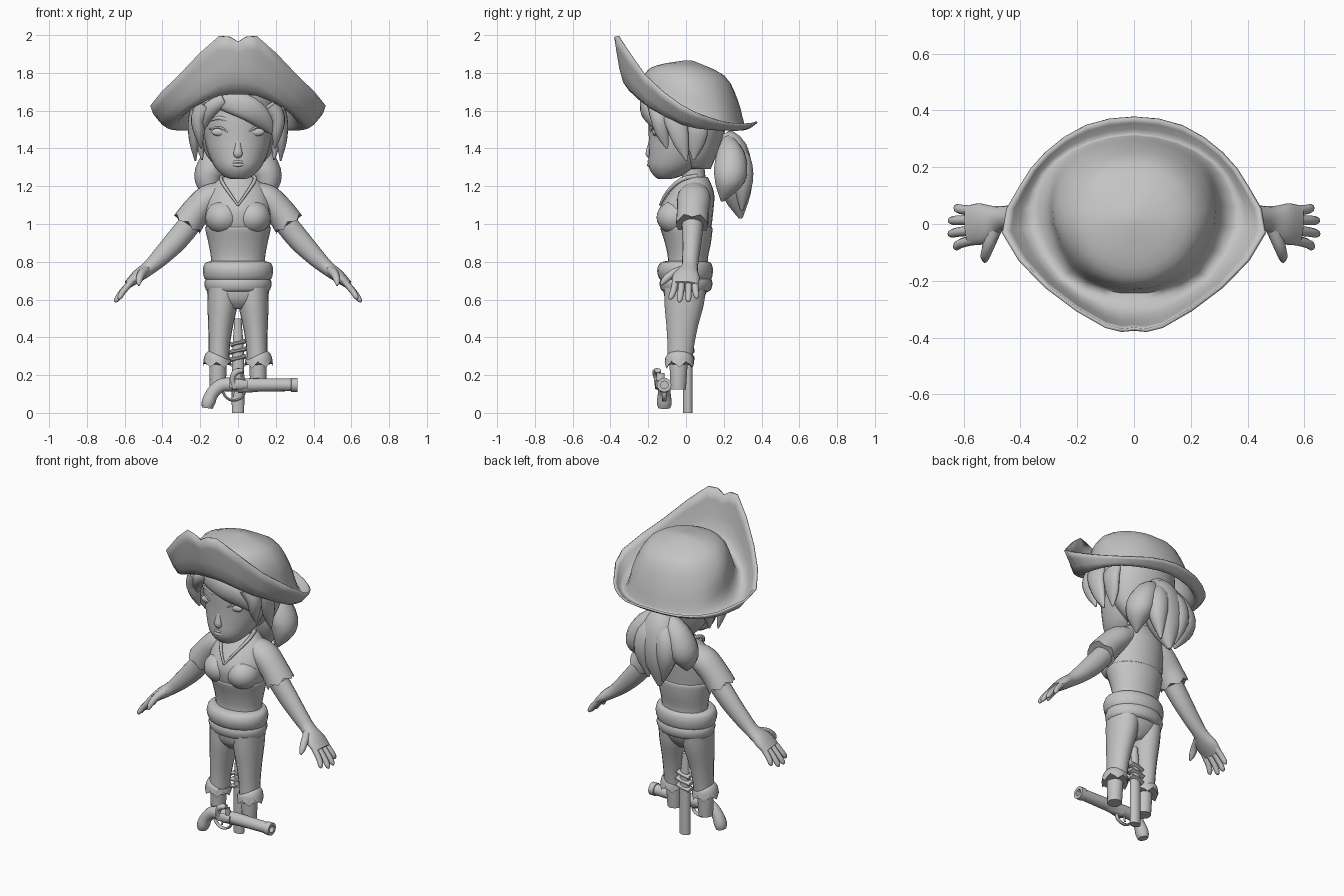
import bpy, bmesh, math
from mathutils import Vector

grey = bpy.data.materials.new("plain_grey")
grey.diffuse_color = (0.55, 0.55, 0.55, 1)


def finish(name, bm, angle=55):
    bmesh.ops.recalc_face_normals(bm, faces=bm.faces)
    me = bpy.data.meshes.new(name)
    bm.to_mesh(me)
    bm.free()
    me.materials.append(grey)
    ob = bpy.data.objects.new(name, me)
    bpy.context.collection.objects.link(ob)
    bpy.ops.object.select_all(action='DESELECT')
    ob.select_set(True)
    bpy.context.view_layer.objects.active = ob
    bpy.ops.object.shade_smooth_by_angle(angle=math.radians(angle))
    return ob


def smooth(pts, k, closed=False):
    """Catmull-Rom resampling of equal-length tuples."""
    n, out = len(pts), []
    get = (lambda i: pts[i % n]) if closed else (lambda i: pts[min(max(i, 0), n - 1)])
    for i in range(n if closed else n - 1):
        p = [get(i + d) for d in (-1, 0, 1, 2)]
        for s in range(k):
            t = s / k
            out.append(tuple(.5 * (2 * b + (c - a) * t + (2 * a - 5 * b + 4 * c - d) * t * t
                                   + (3 * b - a - 3 * c + d) * t ** 3) for a, b, c, d in zip(*p)))
    if not closed:
        out.append(tuple(pts[-1]))
    return out


def skin(bm, rings, caps=(True, True)):
    vs = [[bm.verts.new(p) for p in r] for r in rings]
    n = len(vs[0])
    for a, b in zip(vs, vs[1:]):
        for j in range(n):
            bm.faces.new((a[j], a[(j + 1) % n], b[(j + 1) % n], b[j]))
    if caps[0]:
        bm.faces.new(vs[0])
    if caps[1]:
        bm.faces.new(vs[-1])


def tube(name, pts, n=14, k=3, zig=0, sx=1, angle=55, flat=False):
    """Tapered tube through (x, y, z, in-plane radius, depth radius); flat keeps rings level."""
    pts = smooth([(p[0] * sx,) + tuple(p[1:]) for p in pts], k)
    rings = []
    for i, p in enumerate(pts):
        c = Vector(p[:3])
        t = (Vector(pts[min(i + 1, len(pts) - 1)][:3]) - Vector(pts[max(i - 1, 0)][:3])).normalized()
        b = Vector((0, 1, 0))
        if not flat:
            b = (b - t * t.y).normalized()
        a = Vector((1, 0, 0)) if flat else b.cross(t)
        ring = []
        for j in range(n):
            w = 2 * math.pi * j / n
            v = c + a * max(p[3], .002) * math.cos(w) + b * max(p[4], .002) * math.sin(w)
            if zig and i == len(pts) - 1:
                v += t * zig * (1, 0, -1, 0)[j % 4]
            ring.append(v)
        rings.append(ring)
    bm = bmesh.new()
    skin(bm, rings)
    return finish(name, bm, angle)


def column(name, rows, **kw):
    """Upright form on the centre line from (z, y, x radius, y radius)."""
    return tube(name, [(0, y, z, rx, ry) for z, y, rx, ry in rows], n=24, flat=True, **kw)


def ball(name, c, r):
    bm = bmesh.new()
    bmesh.ops.create_uvsphere(bm, u_segments=18, v_segments=12, radius=1)
    for v in bm.verts:
        v.co = Vector((v.co.x * r[0] + c[0], v.co.y * r[1] + c[1], v.co.z * r[2] + c[2]))
    return finish(name, bm)


# hat: half outlines from rim to crown, front to back
H = [
    [(0, -.37, 1.965), (.1, -.36, 1.995), (.31, -.22, 1.79), (.46, -.03, 1.63),
     (.40, .13, 1.56), (.31, .25, 1.53), (.17, .345, 1.53), (0, .375, 1.54)],
    [(0, -.325, 1.75), (.1, -.315, 1.74), (.27, -.2, 1.63), (.37, -.02, 1.53),
     (.35, .12, 1.505), (.28, .22, 1.5), (.16, .29, 1.5), (0, .32, 1.505)],
    [(0, -.24, 1.69), (.1, -.23, 1.685), (.22, -.165, 1.645), (.295, 0, 1.58),
     (.29, .12, 1.56), (.25, .21, 1.54), (.14, .275, 1.535), (0, .3, 1.54)],
    [(0, -.215, 1.79), (.1, -.195, 1.785), (.2, -.125, 1.77), (.265, 0, 1.73),
     (.26, .1, 1.7), (.22, .18, 1.675), (.13, .245, 1.66), (0, .27, 1.65)],
    [(0, -.15, 1.835), (.07, -.14, 1.835), (.14, -.09, 1.833), (.185, 0, 1.825),
     (.175, .08, 1.81), (.15, .14, 1.795), (.08, .19, 1.785), (0, .2, 1.78)]]
rings = [smooth(h + [(-x, y, z) for x, y, z in h[-2:0:-1]], 2, True) for h in H]
rings.append([(x * .1, .01 + y * .1, 1.86) for x, y, z in rings[-1]])
cols = [smooth(c, 3) for c in zip(*rings)]
bm = bmesh.new()
skin(bm, list(zip(*cols)), (False, True))
hat = finish("hat", bm)
m = hat.modifiers.new("thickness", 'SOLIDIFY')
m.thickness, m.offset = .012, 0

# head and face
column("head", [(1.237, -.115, .03, .025), (1.25, -.1, .07, .065), (1.3, -.065, .122, .132),
                (1.38, -.03, .16, .168), (1.46, -.012, .18, .185), (1.56, 0, .2, .2), (1.68, .01, .19, .2)])
column("neck", [(1.17, .05, .085, .065), (1.24, .042, .07, .062), (1.32, .03, .068, .066), (1.4, .02, .07, .07)])
tube("nose", [(0, -.185, 1.46, .012, .006), (0, -.193, 1.41, .016, .012), (0, -.198, 1.37, .024, .016),
              (0, -.185, 1.35, .012, .008)])
for z, r in ((1.33, .008), (1.312, .01)):
    tube("lip", [(-.058, -.176, 1.321, .003, .003), (0, -.197, z, r, r), (.058, -.176, 1.321, .003, .003)], n=8)
for s in (1, -1):
    ball("eye", (.095 * s, -.16, 1.487), (.046, .018, .022))
    tube("eyelid", [(.045, -.187, 1.48, .003, .003), (.095, -.174, 1.512, .006, .006),
                    (.15, -.125, 1.502, .004, .004)], n=8, sx=s)
    tube("eyebrow", [(.04, -.19, 1.545, .01, .006), (.1, -.172, 1.562, .01, .006),
                     (.15, -.135, 1.545, .003, .003)], n=8, sx=s)

# hair
column("hair_cap", [(1.29, .07, .1, .06), (1.36, .065, .165, .095), (1.45, .06, .2, .135),
                    (1.54, .05, .22, .165), (1.63, .03, .225, .19)])
for s in (1, -1):
    tube("front_lock", [(.17, -.155, 1.63, .05, .05), (.21, -.14, 1.56, .04, .048),
                        (.205, -.125, 1.48, .028, .036), (.195, -.1, 1.4, .004, .006)], sx=s)
    tube("side_lock", [(.205, -.07, 1.6, .05, .07), (.236, -.05, 1.53, .03, .06),
                       (.232, -.025, 1.43, .025, .042), (.225, .005, 1.335, .004, .006)], sx=s)
    tube("rear_lock", [(.2, .05, 1.56, .035, .07), (.215, .06, 1.5, .03, .06), (.2, .05, 1.42, .024, .045),
                       (.19, .04, 1.34, .004, .006)], sx=s)
    tube("ponytail_side", [(.03, .22, 1.45, .03, .03), (.1, .235, 1.37, .07, .075), (.15, .235, 1.27, .08, .09),
                           (.155, .215, 1.2, .06, .065), (.14, .19, 1.12, .005, .006)], sx=s)
    tube("ponytail_strand", [(.02, .24, 1.43, .03, .03), (.06, .285, 1.34, .065, .058),
                             (.075, .3, 1.22, .06, .055), (.05, .295, 1.07, .006, .006)], sx=s)
tube("ponytail", [(0, .2, 1.47, .05, .045), (0, .25, 1.4, .1, .075), (0, .255, 1.28, .13, .1),
                  (-.01, .27, 1.15, .085, .075), (-.02, .29, 1.03, .01, .01)])
tube("hair_tie", [(0, .225, 1.43, .055, .045), (0, .215, 1.455, .062, .052), (0, .205, 1.48, .055, .045)])
tube("long_fringe", [(-.15, -.165, 1.655, .03, .02), (-.05, -.205, 1.65, .06, .03), (.06, -.21, 1.61, .065, .032),
                     (.14, -.165, 1.545, .05, .03), (.19, -.12, 1.47, .006, .008)])
tube("short_fringe", [(-.07, -.21, 1.66, .03, .025), (-.14, -.185, 1.615, .04, .028),
                      (-.19, -.14, 1.54, .035, .025), (-.2, -.12, 1.45, .005, .006)])

# torso and clothing
column("shirt", [(.74, .005, .135, .105), (.82, .01, .137, .1), (.9, .01, .15, .115), (1, 0, .172, .137),
                 (1.08, .003, .175, .143), (1.15, .025, .165, .125), (1.2, .038, .14, .1), (1.25, .045, .085, .07)])
column("bodice", [(.76, .008, .142, .11), (.82, .01, .143, .106), (.9, .01, .157, .122), (.97, .003, .173, .137),
                  (.985, .001, .171, .134)])
for s in (1, -1):
    ball("bust", (.078 * s, -.055, 1.035), (.096, .101, .09))
    tube("collar", [(.0, -.138, 1.1, .006, .006), (.05, -.098, 1.17, .008, .01), (.09, -.025, 1.235, .01, .012),
                    (.075, .06, 1.256, .008, .012)], n=8, sx=s)
column("sash_lower", [(.64, 0, .155, .115), (.652, 0, .17, .132), (.685, 0, .178, .14), (.715, 0, .168, .13),
                      (.72, 0, .15, .11)])
column("sash_upper", [(.695, 0, .15, .115), (.71, -.003, .176, .138), (.755, -.005, .186, .148),
                      (.792, -.003, .175, .136), (.803, 0, .145, .11)])
column("hips", [(.7, 0, .16, .12), (.64, -.005, .164, .114), (.59, -.01, .14, .095), (.55, -.01, .06, .06)])

for s in (1, -1):
    # legs with jagged cuffs
    tube("trouser_leg", [(.079, -.005, .66, .084, .112), (.082, -.01, .57, .08, .105), (.092, -.02, .46, .066, .085),
                         (.099, -.027, .36, .057, .072), (.102, -.032, .28, .056, .066)], n=18, sx=s, flat=True)
    tube("trouser_cuff", [(.104, -.035, .305, .055, .064), (.108, -.035, .292, .07, .074),
                          (.11, -.035, .255, .075, .078)], n=24, zig=.018, sx=s)
    tube("lower_leg", [(.105, -.04, .28, .046, .05), (.107, -.04, .2, .045, .046), (.107, -.042, .125, .042, .042)],
         sx=s, flat=True)
    # arms and sleeves
    tube("sleeve", [(.09, .045, 1.165, .06, .075), (.155, .042, 1.135, .075, .088), (.22, .036, 1.07, .077, .084),
                    (.27, .033, 1.0, .083, .086)], n=24, zig=.012, sx=s)
    tube("forearm", [(.23, .035, 1.03, .06, .06), (.32, .032, .92, .06, .052), (.41, .025, .825, .049, .045),
                     (.475, .018, .765, .038, .045), (.53, .002, .725, .034, .072), (.583, -.005, .68, .022, .07)],
         n=16, sx=s)
    for y0, y1, x, z in ((-.055, -.08, .63, .6), (-.022, -.034, .648, .585), (.014, .012, .647, .587), (.046, .056, .628, .605)):
        tube("finger", [(.56, y0, .7, .017, .018), ((.575 + x) / 2 + .006, (y0 + y1) / 2, (.685 + z) / 2, .016, .017),
                        (x - .004, y1, z + .012, .013, .014), (x, y1, z, .004, .004)], n=8, sx=s)
    tube("thumb", [(.49, -.02, .755, .025, .025), (.512, -.075, .735, .022, .022), (.524, -.115, .7, .017, .017),
                   (.525, -.133, .675, .005, .005)], n=8, sx=s)

# sword behind the legs
tube("scabbard", [(0, .01, 0, .033, .026), (0, .01, .2, .033, .026), (0, .01, .34, .03, .024),
                  (0, .005, .5, .018, .018)], n=14)
for z, r in ((.29, .042), (.33, .046), (.37, .04)):
    tube("sword_band", [(-r, .012, z - .01, .012, .03), (0, .012, z, .013, .036), (r, .012, z + .01, .012, .03)], n=10)

# pistol in front of the legs
Y = -.115
tube("pistol_grip", [(.06, Y, .145, .034, .034), (-.03, Y, .15, .036, .034), (-.09, Y, .145, .036, .033),
                     (-.135, Y, .105, .034, .034), (-.157, Y, .055, .036, .04), (-.163, Y, .025, .028, .032)])
bm = bmesh.new()
prof = [(.03, .034), (.07, .036), (.28, .033), (.282, .038), (.315, .038), (.315, .02), (.25, .02)]
skin(bm, [[(x, Y + r * math.cos(i * math.pi / 8), .148 + r * math.sin(i * math.pi / 8)) for i in range(16)]
          for x, r in prof])
finish("pistol_barrel", bm, 35)
tube("pistol_stock", [(0, Y, .135, .03, .03), (.1, Y, .135, .024, .026), (.18, Y, .138, .014, .016)], n=10)
tube("trigger_guard", [(-.085, Y, .12, .007, .012), (-.06, Y, .08, .007, .012), (-.02, Y, .066, .007, .012),
                       (.025, Y, .085, .007, .012), (.035, Y, .125, .007, .012)], n=8)
tube("trigger", [(-.02, Y, .13, .008, .006), (-.03, Y, .085, .005, .005)], n=8)
tube("pistol_hammer", [(-.015, -.15, .13, .016, .014), (-.03, -.155, .18, .014, .016), (-.012, -.155, .215, .018, .024),
                       (.025, -.15, .225, .012, .018)], n=10)
tube("lock_plate", [(-.045, -.15, .15, .02, .01), (0, -.152, .15, .028, .014), (.05, -.15, .15, .02, .01)], n=10)
tube("flint_plate", [(.03, -.135, .15, .012, .02), (.022, -.135, .21, .009, .02)], n=8)
